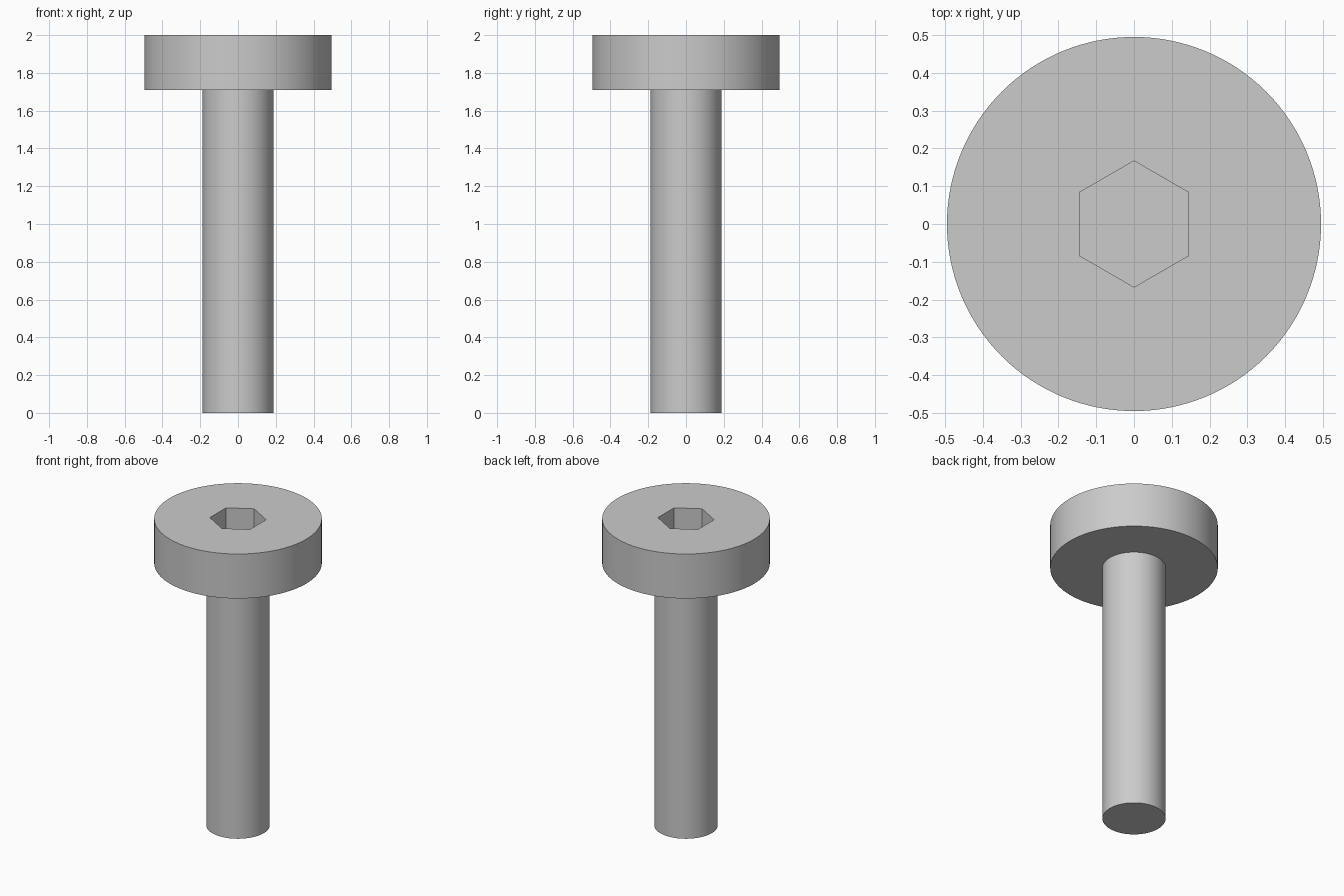
import bpy

default = bpy.data.objects.get("Cube")
if default:
    bpy.data.objects.remove(default, do_unlink=True)

# Single plain metal colour
GREY = (0.6, 0.6, 0.6, 1.0)
steel = bpy.data.materials.new("steel_grey")
steel.use_nodes = True
steel.diffuse_color = GREY
steel.node_tree.nodes["Principled BSDF"].inputs["Base Color"].default_value = GREY

HEIGHT = 2.0
HEAD_BOTTOM = 1.71
SOCKET_DEPTH = 0.17


def cylinder(name, radius, z0, z1, sides):
    bpy.ops.mesh.primitive_cylinder_add(
        vertices=sides, radius=radius, depth=z1 - z0, location=(0, 0, (z0 + z1) / 2))
    obj = bpy.context.object
    obj.name = obj.data.name = name
    obj.data.materials.append(steel)
    return obj


def smooth(obj):
    bpy.ops.object.select_all(action="DESELECT")
    obj.select_set(True)
    bpy.context.view_layer.objects.active = obj
    bpy.ops.object.shade_smooth_by_angle()


# Round shank, seated slightly inside the head
shank = cylinder("shank", 0.187, 0, HEAD_BOTTOM + 0.03, 96)
smooth(shank)

# Flat cylindrical head
head = cylinder("head", 0.495, HEAD_BOTTOM, HEIGHT, 128)

# Hexagonal drive socket, with points towards front and back
cutter = cylinder("socket_cutter", 0.167, HEIGHT - SOCKET_DEPTH, HEIGHT + 0.1, 6)
cutter.hide_render = True
cut = head.modifiers.new("hex_socket", "BOOLEAN")
cut.operation = "DIFFERENCE"
cut.solver = "EXACT"
cut.object = cutter
bpy.context.view_layer.objects.active = head
bpy.ops.object.modifier_apply(modifier=cut.name)
bpy.data.objects.remove(cutter, do_unlink=True)
smooth(head)
